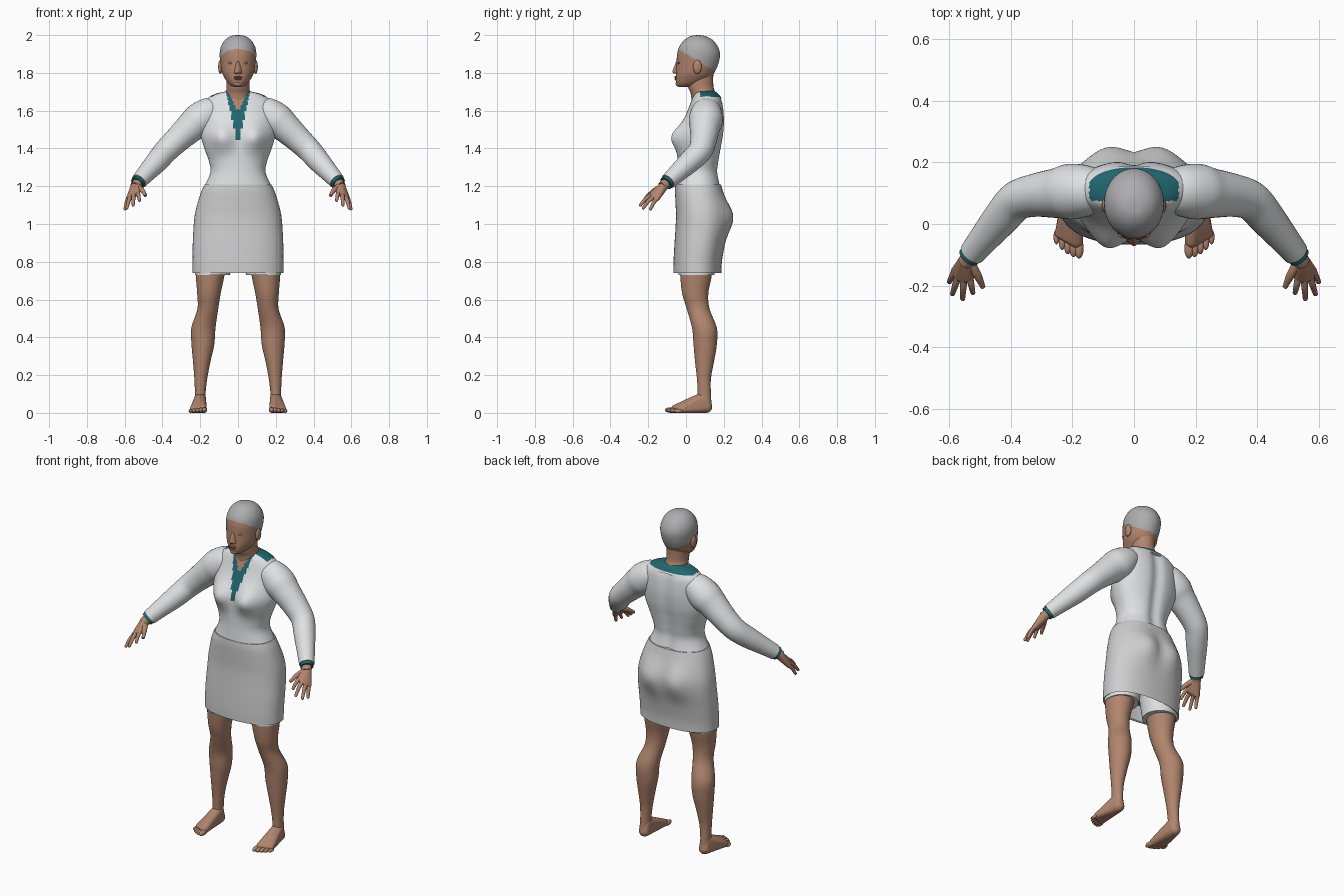
import bpy, bmesh, math
from mathutils import Vector


def material(name, rgb):
    m = bpy.data.materials.new(name)
    m.diffuse_color = (*rgb, 1)
    return m


SKIN = material("skin", (0.44, 0.235, 0.155))
TOP = material("white_cloth", (0.74, 0.75, 0.76))
SKIRT = material("pale_grey_cloth", (0.62, 0.62, 0.63))
CAP = material("grey_cap", (0.42, 0.42, 0.43))
TEAL = material("teal_lining", (0.015, 0.13, 0.16))
LIP = material("lip_brown", (0.30, 0.13, 0.09))
EYE = material("eye_grey", (0.30, 0.25, 0.22))


def finish(name, bm, mats, rule=None, angle=50):
    bmesh.ops.recalc_face_normals(bm, faces=bm.faces)
    if rule:
        for f in bm.faces:
            f.material_index = rule(f.calc_center_median())
    me = bpy.data.meshes.new(name)
    bm.to_mesh(me)
    bm.free()
    for m in mats:
        me.materials.append(m)
    me.shade_smooth()
    me.set_sharp_from_angle(angle=math.radians(angle))
    ob = bpy.data.objects.new(name, me)
    bpy.context.collection.objects.link(ob)
    return ob


def spline(rows, k):
    """Smooth rows of numbers with a Catmull-Rom curve, k steps per span."""
    out = []
    for i in range(len(rows) - 1):
        a, b, c, d = rows[max(i - 1, 0)], rows[i], rows[i + 1], rows[min(i + 2, len(rows) - 1)]
        for j in range(k):
            t = j / k
            out.append([q + 0.5 * t * (r - p + t * (2 * p - 5 * q + 4 * r - s + t * (3 * (q - r) + s - p)))
                        for p, q, r, s in zip(a, b, c, d)])
    return out + [list(rows[-1])]


def skin_rings(bm, rings, caps):
    vs = [[bm.verts.new(p) for p in ring] for ring in rings]
    n = len(vs[0])
    for a, b in zip(vs, vs[1:]):
        for i in range(n):
            bm.faces.new((a[i], a[(i + 1) % n], b[(i + 1) % n], b[i]))
    if caps[0]:
        bm.faces.new(vs[0])
    if caps[1]:
        bm.faces.new(vs[-1])


def loft(name, rows, mats, k=6, n=48, power=2.0, caps=(1, 1), shape=None, rule=None):
    """Stack horizontal ovals: rows of (z, centre x, half width, front y, back y)."""
    rings = []
    for z, cx, rx, yf, yb in spline(rows, k):
        ring = []
        for i in range(n):
            a = 2 * math.pi * i / n
            c, s = math.cos(a), math.sin(a)
            x = cx + rx * math.copysign(abs(c) ** (2 / power), c)
            y = (yf + yb) / 2 + (yb - yf) / 2 * math.copysign(abs(s) ** (2 / power), s)
            if shape:
                y += shape(x, z, s)
            ring.append((x, y, z))
        rings.append(ring)
    bm = bmesh.new()
    skin_rings(bm, rings, caps)
    return finish(name, bm, mats, rule)


def tube(name, rows, mat, k=6, n=24):
    """Round limb along rows of (x, y, z, radius)."""
    pts = spline(rows, k)
    rings, u = [], Vector((0, -1, 0.3))
    for i, p in enumerate(pts):
        d = (Vector(pts[min(i + 1, len(pts) - 1)][:3]) - Vector(pts[max(i - 1, 0)][:3])).normalized()
        u = (u - d * u.dot(d)).normalized()
        w = d.cross(u)
        rings.append([Vector(p[:3]) + p[3] * (u * math.cos(2 * math.pi * j / n) + w * math.sin(2 * math.pi * j / n))
                      for j in range(n)])
    bm = bmesh.new()
    skin_rings(bm, rings, (1, 1))
    return finish(name, bm, [mat])


def ellipsoid(name, c, r, mat):
    bm = bmesh.new()
    bmesh.ops.create_uvsphere(bm, u_segments=20, v_segments=12, radius=1)
    for v in bm.verts:
        v.co = Vector(c) + Vector([a * b for a, b in zip(v.co, r)])
    return finish(name, bm, [mat])


def hull(name, balls, mat):
    """Convex wrap around balls of (x, y, z, radius)."""
    bm = bmesh.new()
    for x, y, z, r in balls:
        new = bmesh.ops.create_icosphere(bm, subdivisions=3, radius=r)["verts"]
        bmesh.ops.translate(bm, verts=new, vec=(x, y, z))
    res = bmesh.ops.convex_hull(bm, input=bm.verts)
    bmesh.ops.delete(bm, geom=[v for v in bm.verts if not v.link_faces or v in res["geom_interior"]], context='VERTS')
    return finish(name, bm, [mat], angle=80)


def bump(x, z, x0, z0, sx, sz):
    return math.exp(-((abs(x) - x0) / sx) ** 2 - ((z - z0) / sz) ** 2)


# bodice with bust, V neck and shoulder lining
def neckline(c):
    if c.y < 0.09 and abs(c.x) < (c.z - 1.595) * 0.5:
        return 2
    if c.y < 0.09 and abs(c.x) < (c.z - 1.42) * 0.23:
        return 1
    return 1 if c.z > 1.672 and c.y > 0.075 and abs(c.x) < 0.145 else 0


def bust(x, z, s):
    if s < 0:
        return 0.055 * s * bump(x, z, 0.095, 1.46, 0.07, 0.075)
    return -0.015 * s * math.exp(-(x / 0.035) ** 2) * (1.2 < z < 1.66)


loft("bodice", [(1.705, 0, 0.05, 0.05, 0.15), (1.69, 0, 0.115, 0.045, 0.17), (1.67, 0, 0.155, 0.035, 0.185),
                (1.63, 0, 0.185, 0.02, 0.198), (1.55, 0, 0.195, -0.01, 0.205), (1.47, 0, 0.197, -0.035, 0.2),
                (1.40, 0, 0.178, -0.042, 0.188), (1.33, 0, 0.153, -0.045, 0.177), (1.27, 0, 0.147, -0.048, 0.172),
                (1.19, 0, 0.183, -0.055, 0.187)],
     [TOP, TEAL, SKIN], k=9, n=120, power=2.2, shape=bust, rule=neckline)


# skirt with rounded seat, plus its inner side
def seat(x, z, s):
    return 0.035 * s * bump(x, z, 0.09, 1.04, 0.08, 0.09) if s > 0 else 0


loft("skirt", [(1.21, 0, 0.176, -0.056, 0.185), (1.17, 0, 0.195, -0.058, 0.195), (1.10, 0, 0.217, -0.055, 0.213),
               (1.04, 0, 0.23, -0.053, 0.222), (0.97, 0, 0.236, -0.056, 0.22), (0.88, 0, 0.24, -0.062, 0.203),
               (0.80, 0, 0.24, -0.066, 0.19), (0.74, 0, 0.24, -0.067, 0.187)],
     [SKIRT], n=72, power=2.3, caps=(1, 0), shape=seat)
loft("skirt_inside", [(0.74, 0, 0.24, -0.067, 0.187), (0.745, 0, 0.233, -0.06, 0.18), (0.84, 0, 0.23, -0.056, 0.185)],
     [SKIRT], k=1, n=72, power=2.3, caps=(0, 0))
loft("skirt_lining", [(0.84, 0, 0.231, -0.057, 0.186), (0.85, 0, 0.2, -0.04, 0.17)],
     [TEAL], k=1, n=72, power=2.3, caps=(0, 1))

# neck and head with close cap
loft("neck", [(1.64, 0, 0.075, 0.03, 0.165), (1.69, 0, 0.066, 0.025, 0.158), (1.73, 0, 0.06, 0.01, 0.145),
              (1.82, 0, 0.062, 0.0, 0.145)], [SKIN])
loft("head", [(2.0, 0, 0.004, 0.06, 0.068), (1.995, 0, 0.037, 0.025, 0.10), (1.975, 0, 0.068, -0.008, 0.14),
              (1.94, 0, 0.09, -0.035, 0.168), (1.90, 0, 0.097, -0.047, 0.18), (1.85, 0, 0.093, -0.05, 0.172),
              (1.80, 0, 0.084, -0.053, 0.15), (1.765, 0, 0.066, -0.055, 0.125), (1.74, 0, 0.046, -0.05, 0.08),
              (1.725, 0, 0.022, -0.037, 0.02)],
     [SKIN, CAP], k=8, n=72, rule=lambda c: int(c.z > 1.925 - 0.6 * (c.y + 0.04)))
hull("nose", [(0, -0.047, 1.855, 0.007), (0, -0.062, 1.807, 0.010),
              (0.014, -0.05, 1.803, 0.008), (-0.014, -0.05, 1.803, 0.008)], SKIN)
ellipsoid("upper_lip", (0, -0.053, 1.777, ), (0.024, 0.009, 0.006), LIP)
ellipsoid("lower_lip", (0, -0.052, 1.767), (0.02, 0.009, 0.006), LIP)
ellipsoid("chin", (0, -0.035, 1.742), (0.024, 0.02, 0.016), SKIN)

for s in (1, -1):
    def flip(rows):
        return [(s * r[0], *r[1:]) for r in rows]

    # face sides
    ellipsoid("eye", (s * 0.036, -0.038, 1.853), (0.016, 0.006, 0.006), EYE)
    ellipsoid("ear", (s * 0.093, 0.06, 1.832), (0.012, 0.023, 0.037), SKIN)

    # sleeve and teal cuff
    tube("sleeve", flip([(0.09, 0.11, 1.60, 0.06), (0.15, 0.108, 1.588, 0.082), (0.205, 0.105, 1.55, 0.09),
                         (0.25, 0.10, 1.512, 0.081), (0.32, 0.093, 1.447, 0.070), (0.38, 0.075, 1.388, 0.064),
                         (0.43, 0.02, 1.33, 0.059), (0.48, -0.04, 1.275, 0.050), (0.525, -0.095, 1.225, 0.042)]),
         TOP, n=32)
    tube("cuff", flip([(0.50, -0.065, 1.252, 0.038), (0.534, -0.106, 1.215, 0.037)]), TEAL)

    # hand
    tube("wrist", flip([(0.51, -0.077, 1.24, 0.029), (0.545, -0.125, 1.198, 0.027)]), SKIN)
    knuckles = [(0.532, -0.175, 1.165), (0.552, -0.178, 1.155), (0.570, -0.170, 1.143), (0.580, -0.152, 1.135)]
    tips = [(0.522, -0.222, 1.125), (0.555, -0.242, 1.100), (0.588, -0.226, 1.085), (0.598, -0.187, 1.080)]
    hull("palm", flip([(0.535, -0.112, 1.207, 0.023), (0.545, -0.118, 1.20, 0.023)] + [(*p, 0.013) for p in knuckles]),
         SKIN)
    for a, b in zip(knuckles, tips):
        mid = [(p + q) / 2 for p, q in zip(a, b)]
        mid[2] += 0.008
        tube("finger", flip([(*a, 0.012), (*mid, 0.0105), (*b, 0.008)]), SKIN, k=4, n=12)
        ellipsoid("fingertip", (s * b[0], b[1], b[2]), (0.008, 0.008, 0.008), SKIN)
    tube("thumb", flip([(0.532, -0.125, 1.198, 0.017), (0.508, -0.165, 1.178, 0.014), (0.489, -0.205, 1.15, 0.008)]),
         SKIN, k=4, n=12)

    # shorts under the skirt
    loft("shorts_leg", [(0.86, s * 0.12, 0.105, -0.045, 0.17), (0.73, s * 0.135, 0.092, -0.04, 0.15)],
         [TOP], k=2, n=40)

    # leg
    loft("leg", [(z, s * cx, *r) for z, cx, *r in [
        (0.82, 0.14, 0.086, -0.035, 0.145), (0.72, 0.148, 0.075, -0.03, 0.135), (0.63, 0.154, 0.062, -0.02, 0.118),
        (0.55, 0.160, 0.055, 0.004, 0.125), (0.45, 0.183, 0.064, 0.032, 0.163), (0.36, 0.186, 0.060, 0.040, 0.163),
        (0.27, 0.192, 0.046, 0.048, 0.148), (0.18, 0.197, 0.034, 0.058, 0.132), (0.10, 0.200, 0.028, 0.062, 0.132),
        (0.05, 0.201, 0.028, 0.06, 0.135)]], [SKIN], n=40)

    # foot
    hull("foot", flip([(0.200, 0.107, 0.032, 0.032), (0.200, 0.098, 0.08, 0.03), (0.203, 0.04, 0.062, 0.026),
                       (0.187, -0.055, 0.022, 0.022), (0.238, -0.03, 0.018, 0.018)]), SKIN)
    for i in range(5):
        t = i / 4
        r = 0.015 - 0.005 * t
        ellipsoid("toe", (s * (0.178 + 0.073 * t), -0.078 + 0.036 * t * t, r), (r, 0.034 - 0.01 * t, r), SKIN)
